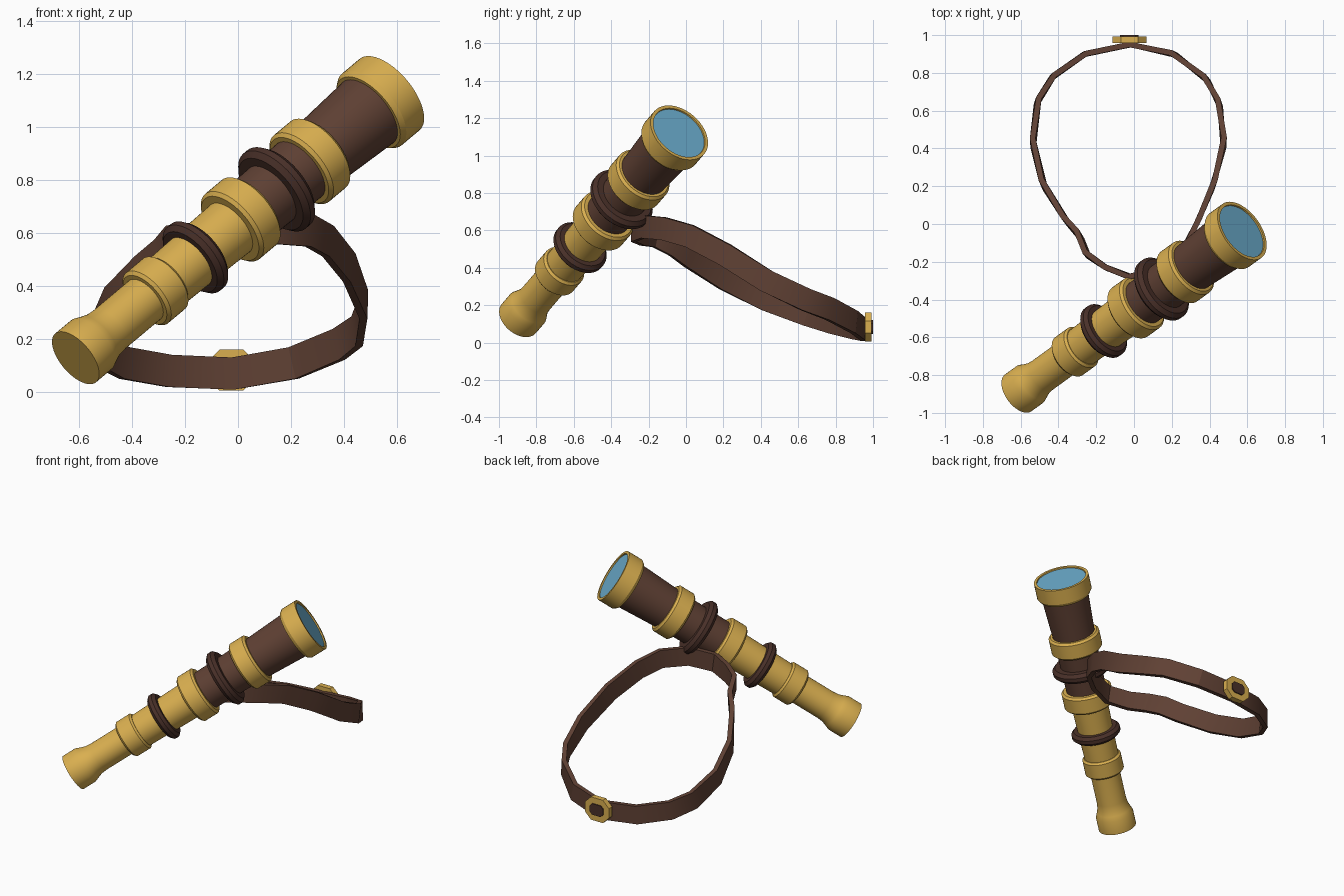
import bpy, bmesh, math
from mathutils import Vector, Matrix

default = bpy.data.objects.get("Cube")
if default:
    bpy.data.objects.remove(default, do_unlink=True)


def make_material(name, color):
    mat = bpy.data.materials.new(name)
    mat.use_nodes = True
    mat.diffuse_color = (*color, 1)
    mat.node_tree.nodes["Principled BSDF"].inputs["Base Color"].default_value = (*color, 1)
    return mat


brass = make_material("brass", (0.70, 0.43, 0.08))
leather = make_material("brown leather", (0.115, 0.052, 0.034))
dark_leather = make_material("dark leather", (0.068, 0.030, 0.022))
glass = make_material("blue glass", (0.15, 0.42, 0.62))


def finish(name, bm, mat, angle=30):
    bmesh.ops.remove_doubles(bm, verts=bm.verts, dist=1e-5)
    bmesh.ops.recalc_face_normals(bm, faces=bm.faces)
    mesh = bpy.data.meshes.new(name)
    bm.to_mesh(mesh)
    bm.free()
    mesh.materials.append(mat)
    obj = bpy.data.objects.new(name, mesh)
    bpy.context.collection.objects.link(obj)
    bpy.ops.object.select_all(action='DESELECT')
    obj.select_set(True)
    bpy.context.view_layer.objects.active = obj
    bpy.ops.object.shade_smooth_by_angle(angle=math.radians(angle))
    return obj


# Telescope axis, from eyepiece to lens
eye_end = Vector((-0.613, -0.894, 0.129))
lens_end = Vector((0.572, -0.036, 1.123))
axis = lens_end - eye_end
length = axis.length
to_axis = Matrix.Translation(eye_end) @ axis.to_track_quat('Z', 'Y').to_matrix().to_4x4()


def lathe(name, profile, mat, closed=False):
    """Revolve (distance along axis, radius) points around the telescope axis."""
    bm = bmesh.new()
    verts = [bm.verts.new((r, 0, t)) for t, r in profile]
    edges = [bm.edges.new(pair) for pair in zip(verts, verts[1:])]
    if closed:
        edges.append(bm.edges.new((verts[-1], verts[0])))
    bmesh.ops.spin(bm, geom=verts + edges, cent=(0, 0, 0), axis=(0, 0, 1),
                   angle=math.tau, steps=48, use_merge=True)
    obj = finish(name, bm, mat)
    obj.matrix_world = to_axis
    return obj


def band(name, start, end, inner, outer, bevel, mat):
    """Raised ring with chamfered edges."""
    lathe(name, [(start, inner), (start, outer - bevel), (start + bevel, outer),
                 (end - bevel, outer), (end, outer - bevel), (end, inner)], mat, True)


# Tubes
lathe("eyepiece_tube", [(0, 0), (0, 0.12), (0.09, 0.12), (0.12, 0.108), (0.15, 0.098),
                        (0.19, 0.094), (0.45, 0.094), (0.45, 0)], brass)
lathe("middle_tube", [(0.45, 0), (0.45, 0.107), (0.93, 0.117), (0.93, 0)], brass)
lathe("main_barrel", [(0.93, 0), (0.93, 0.125), (1.32, 0.132), (length - 0.05, 0.153),
                      (length - 0.05, 0)], leather)

# Brass collars
band("eyepiece_collar", 0.39, 0.51, 0.08, 0.124, 0.012, brass)
band("middle_collar", 0.87, 0.99, 0.10, 0.160, 0.013, brass)
band("barrel_collar", 1.26, 1.38, 0.11, 0.163, 0.013, brass)

# Objective rim and lens
lathe("lens_rim", [(length - 0.12, 0.13), (length - 0.12, 0.163), (length - 0.10, 0.176),
                   (length, 0.176), (length, 0.158), (length - 0.02, 0.155)], brass, True)
lathe("lens", [(length - 0.008, 0), (length - 0.008, 0.157),
               (length - 0.03, 0.157), (length - 0.03, 0)], glass)

# Leather loops gripping the tubes
band("small_strap_loop", 0.645, 0.705, 0.10, 0.156, 0.018, dark_leather)
band("large_strap_loop", 1.10, 1.165, 0.12, 0.184, 0.020, dark_leather)

# Carrying strap: a flat ribbon swept round a closed path
path = [Vector(p) for p in (
    (-0.02, 0.95, 0.07), (0.21, 0.90, 0.11), (0.38, 0.77, 0.18), (0.45, 0.64, 0.23),
    (0.475, 0.43, 0.33), (0.42, 0.21, 0.47), (0.34, 0.02, 0.57), (0.27, -0.12, 0.61),
    (0.14, -0.23, 0.62), (-0.02, -0.28, 0.60), (-0.15, -0.23, 0.58), (-0.25, -0.16, 0.57),
    (-0.29, -0.06, 0.52), (-0.36, 0.02, 0.46), (-0.48, 0.21, 0.34), (-0.535, 0.43, 0.23),
    (-0.51, 0.65, 0.15), (-0.43, 0.78, 0.11), (-0.26, 0.90, 0.08))]
half_width, half_thick = 0.061, 0.015
bm = bmesh.new()
sections = []
for i, point in enumerate(path):
    before, after = path[i - 1], path[(i + 1) % len(path)]
    tangent = ((after - point).normalized() + (point - before).normalized()).normalized()
    up = Vector((0, 0, 1))
    up = (up - tangent * up.dot(tangent)).normalized()
    side = tangent.cross(up)
    sections.append([bm.verts.new(point + up * half_width * a + side * half_thick * b)
                     for a, b in ((1, 1), (1, -1), (-1, -1), (-1, 1))])
for i, ring in enumerate(sections):
    previous = sections[i - 1]
    for k in range(4):
        n = (k + 1) % 4
        bm.faces.new((previous[k], previous[n], ring[n], ring[k]))
finish("carrying_strap", bm, leather, 25)


def clipped_plate(name, center, width, height, depth, clip, mat):
    """Upright rectangular plate with its four corners cut off."""
    w, h = width / 2, height / 2
    outline = [(w, h - clip), (w - clip, h), (clip - w, h), (-w, h - clip),
               (-w, clip - h), (clip - w, -h), (w - clip, -h), (w, clip - h)]
    bm = bmesh.new()
    face = bm.faces.new([bm.verts.new((x, -depth / 2, z)) for x, z in outline])
    extruded = bmesh.ops.extrude_face_region(bm, geom=[face])["geom"]
    bmesh.ops.translate(bm, vec=(0, depth, 0),
                        verts=[v for v in extruded if isinstance(v, bmesh.types.BMVert)])
    finish(name, bm, mat).location = center


# Buckle at the far end of the strap
clipped_plate("strap_buckle", (-0.025, 0.975, 0.083), 0.18, 0.155, 0.036, 0.045, brass)
clipped_plate("buckle_tab", (-0.025, 0.98, 0.083), 0.10, 0.075, 0.04, 0.018, dark_leather)
